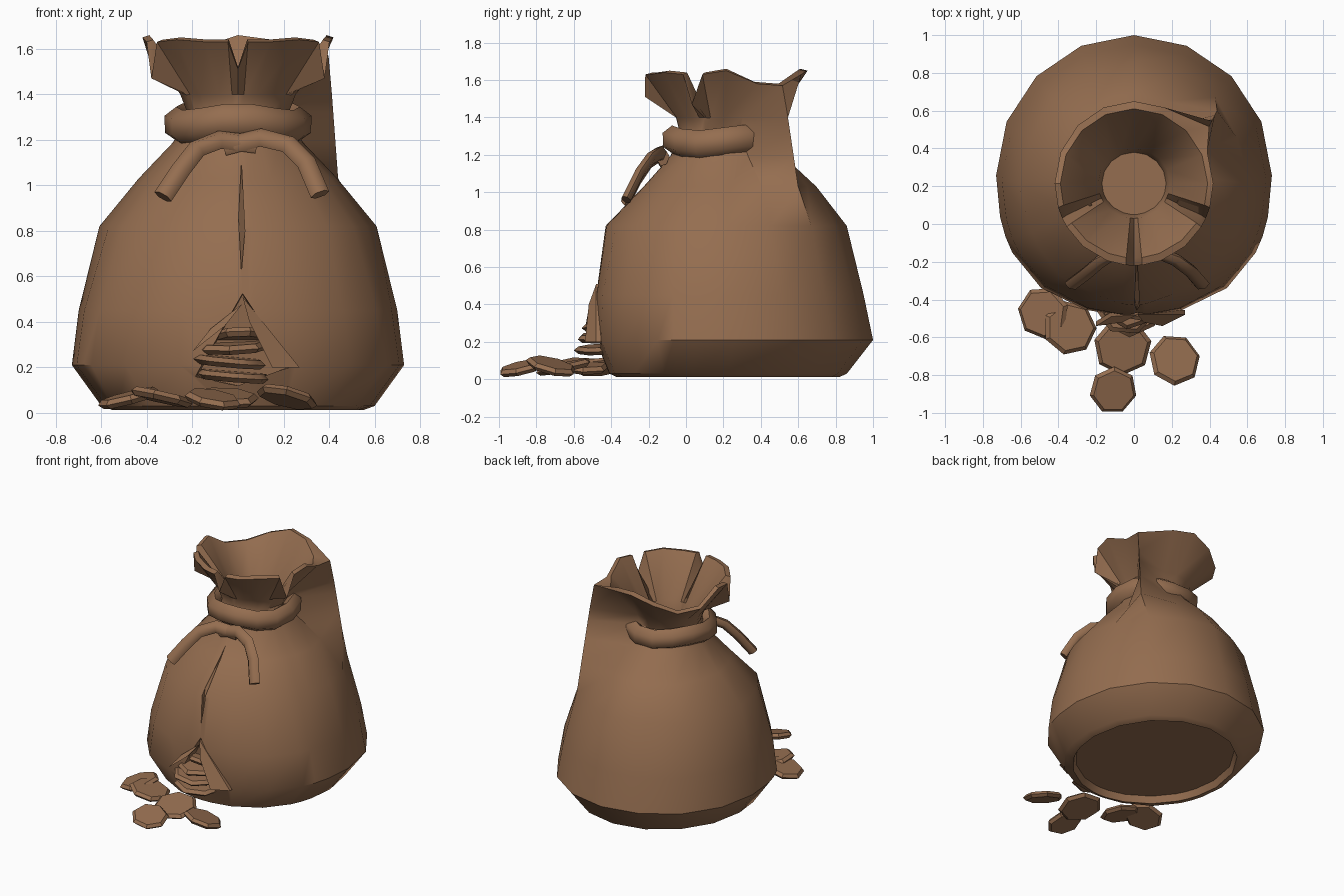
import bpy, bmesh, math
from mathutils import Vector, Euler

if "Cube" in bpy.data.objects:
    bpy.data.objects.remove(bpy.data.objects["Cube"])

brown = bpy.data.materials.new("sack brown")
brown.diffuse_color = (0.30, 0.155, 0.08, 1)
brown.use_nodes = True
brown.node_tree.nodes["Principled BSDF"].inputs["Base Color"].default_value = brown.diffuse_color


def make(name, bm, angle=35):
    bmesh.ops.recalc_face_normals(bm, faces=bm.faces)
    me = bpy.data.meshes.new(name)
    bm.to_mesh(me)
    bm.free()
    ob = bpy.data.objects.new(name, me)
    bpy.context.collection.objects.link(ob)
    me.materials.append(brown)
    smooth(ob, angle)
    return ob


def smooth(ob, angle):
    bpy.ops.object.select_all(action='DESELECT')
    ob.select_set(True)
    bpy.context.view_layer.objects.active = ob
    bpy.ops.object.shade_smooth_by_angle(angle=math.radians(angle))


def loft(bm, rings, close=False):
    vs = [[bm.verts.new(p) for p in r] for r in rings]
    pairs = list(zip(vs, vs[1:])) + ([(vs[-1], vs[0])] if close else [])
    for a, b in pairs:
        n = len(a)
        for i in range(n):
            bm.faces.new((a[i], a[(i + 1) % n], b[(i + 1) % n], b[i]))
    if not close:
        bm.faces.new(vs[0])
        bm.faces.new(vs[-1])


# sack: rings of (z, half width, front y, back y), from the recessed base
# up the outside, over the rim and down inside the neck
profile = [(.06, .53, -.35, .80), (.012, .55, -.37, .82), (.03, .60, -.41, .86),
           (.21, .73, -.485, 1.0), (.45, .70, -.48, .95), (.82, .60, -.42, .85),
           (1.03, .43, -.22, .69), (1.19, .28, -.08, .52), (1.32, .22, -.03, .43),
           (1.40, .25, -.05, .46), (1.60, .42, -.22, .65), (1.61, .39, -.18, .61),
           (1.36, .19, .03, .40), (1.27, .17, .05, .38)]
bulge = {2: .03, 3: .05, 4: .03}
# direction in degrees from the right side -> rim height offset; dips are torn notches
rim = {0: .05, 22.5: -.02, 45: -.03, 67.5: .03, 90: .05, 112.5: .0, 135: -.06, 157.5: -.05,
       180: .05, 197: .03, 205: -.13, 212: .03, 230: .04, 250: .03, 264: .03, 270: -.09,
       276: .03, 290: .03, 310: .04, 328: .03, 335: -.13, 343: .03}
rings = []
for k, (z, rx, yf, yb) in enumerate(profile):
    ring = []
    for deg, lift in rim.items():
        a = math.radians(deg)
        cy, ry = (yf + yb) / 2, (yb - yf) / 2
        s = 1 + (.015 * math.cos(8 * a) if 4 < k < 10 else 0)
        if math.sin(a) < 0:                     # fuller front corners low down
            s += bulge.get(k, 0) * math.sin(2 * a) ** 2
        p = Vector((rx * s * math.cos(a), cy + ry * s * math.sin(a), z))
        if k in (10, 11):
            p.z += lift
        # unpinched stretch of cloth at the back right of the neck
        if deg == 45 and 6 <= k <= 10:
            t = (z - 1.03) / .54
            p.x, p.y = .44 - .04 * t, .60 - .08 * t
        ring.append(p)
    rings.append(ring)
bm = bmesh.new()
loft(bm, rings)
sack = make("sack", bm, 40)


# torn opening and the slit above it
def cut(front, back):
    b = bmesh.new()
    loft(b, [front, back])
    c = make("cutter", b)
    c.hide_render = True
    m = sack.modifiers.new("cut", 'BOOLEAN')
    m.object, m.operation, m.solver = c, 'DIFFERENCE', 'EXACT'
    bpy.context.view_layer.objects.active = sack
    bpy.ops.object.modifier_apply(modifier=m.name)
    bpy.data.objects.remove(c)


cut([(.02, -.8, .56), (-.22, -.8, .16), (.0, -.8, .12), (.26, -.8, .20)],
    [(.02, -.43, .52), (-.18, -.37, .16), (.0, -.37, .12), (.22, -.37, .20)])
cut([(.015, -.6, .62), (.002, -.6, .86), (.015, -.4, 1.1), (.03, -.6, .80)],
    [(.015, -.45, .62), (.002, -.39, .86), (.015, -.14, 1.1), (.03, -.40, .80)])
smooth(sack, 40)


# torn cloth edges of the opening
def flap(name, pts):
    b = bmesh.new()
    loft(b, [pts, [Vector(p) + Vector((0, .025, 0)) for p in pts]])
    make(name, b)


flap("tear_flap_right", [(.02, -.48, .51), (.27, -.48, .20), (.15, -.54, .20), (.05, -.52, .40)])
flap("tear_flap_left", [(.02, -.48, .48), (-.06, -.52, .38), (-.20, -.54, .27), (-.12, -.49, .37)])


# neck tie: an uneven ring of cord
def cord_ring(i):
    a = 2 * math.pi * i / 14
    d = Vector((math.cos(a), math.sin(a), 0))
    mid = Vector((0, .19, 1.27 + .015 * math.sin(3 * a))) + d * .27
    return [mid + d * .06 * math.cos(b) + Vector((0, 0, .075 * math.sin(b)))
            for b in (2 * math.pi * j / 6 + .5 for j in range(6))]


bm = bmesh.new()
loft(bm, [cord_ring(i) for i in range(14)], close=True)
make("neck_tie", bm, 70)


# hanging tie ends
def tail(name, path, w):
    b = bmesh.new()
    path = [Vector(p) for p in path]
    rs = []
    for i, p in enumerate(path):
        t = (path[min(i + 1, len(path) - 1)] - path[max(i - 1, 0)]).normalized()
        u = t.cross(Vector((0, -1, .4))).normalized()
        v = t.cross(u)
        rs.append([p + u * w * math.cos(2 * math.pi * j / 6) + v * w * .7 * math.sin(2 * math.pi * j / 6)
                   for j in range(6)])
    loft(b, rs)
    make(name, b, 70)


tail("tie_end_left", [(.08, -.12, 1.18), (-.08, -.14, 1.20), (-.18, -.20, 1.16),
                      (-.25, -.26, 1.07), (-.33, -.32, .95)], .043)
tail("tie_end_right", [(-.06, -.12, 1.17), (.10, -.14, 1.21), (.22, -.19, 1.18),
                       (.30, -.25, 1.10), (.36, -.32, .96)], .043)


# coins: chunky seven-sided discs, spilled and stacked
def coin(name, x, y, z, r, tx, ty, spin):
    b = bmesh.new()
    rot = Euler((math.radians(tx), math.radians(ty), spin), 'XYZ').to_matrix()
    c = Vector((x, y, z))
    rs = [[c + rot @ Vector((q * r * math.cos(2 * math.pi * j / 7), q * r * math.sin(2 * math.pi * j / 7), h))
           for j in range(7)] for q, h in ((.86, -.02), (1, 0), (.86, .02))]
    loft(b, rs)
    make(name, b)


spilled = [(-.48, -.47, .065, .14, 0, -15, .3), (-.34, -.55, .07, .145, 8, 10, .9),
           (-.06, -.65, .065, .155, 12, 0, .2), (.215, -.72, .07, .14, 6, 18, 1.1),
           (-.11, -.88, .06, .128, 16, 0, .65)]
stacked = [(-.02, -.43, .16, .17, 3, 4, .2), (-.04, -.42, .225, .17, 5, 3, .6),
           (-.02, -.40, .29, .16, 6, -3, .1), (.02, -.39, .34, .13, -8, 4, .5)]
for i, c in enumerate(spilled):
    coin(f"spilled_coin_{i + 1}", *c)
for i, c in enumerate(stacked):
    coin(f"stacked_coin_{i + 1}", *c)
